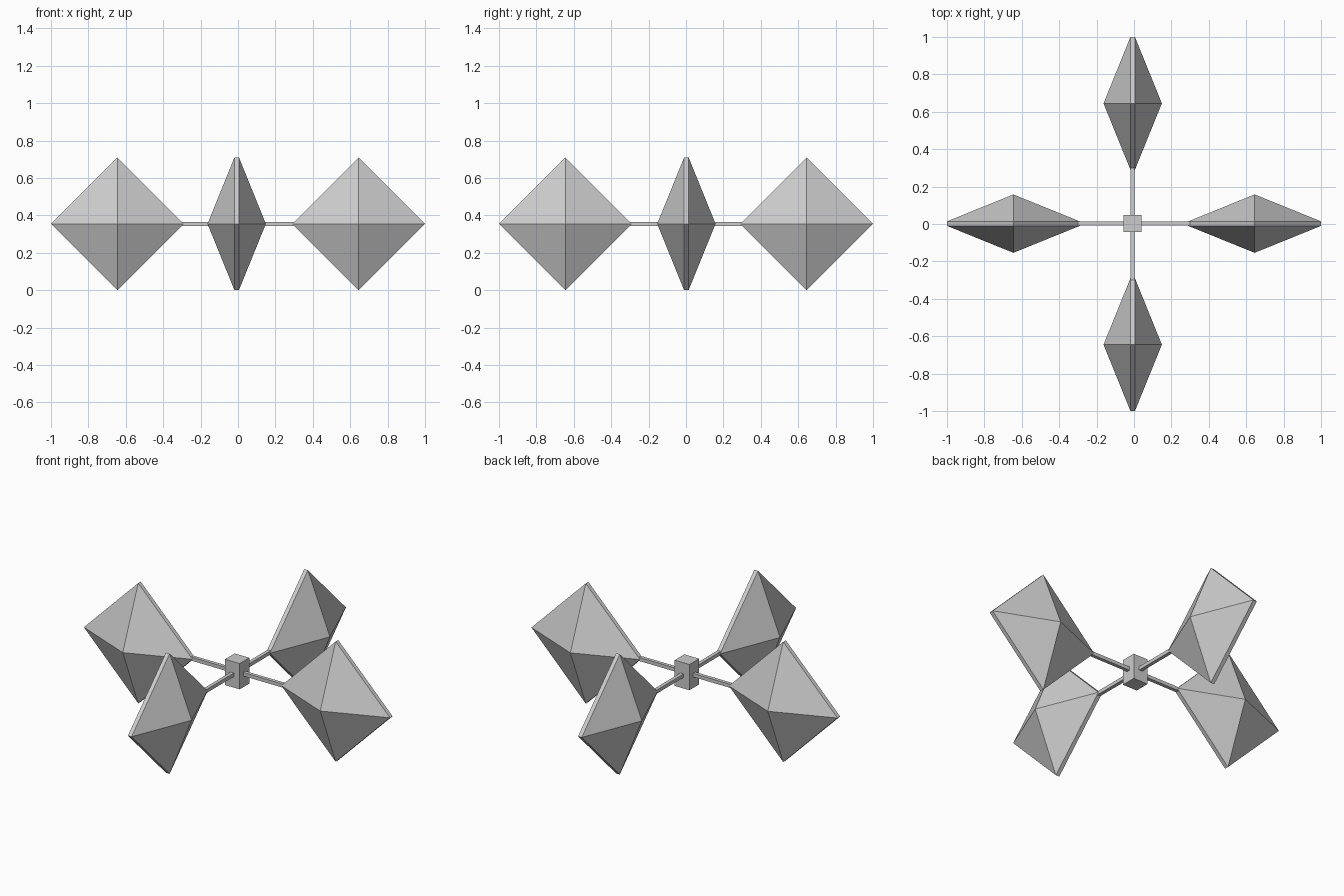
import bpy, bmesh
from math import pi
from mathutils import Matrix, Vector

if "Cube" in bpy.data.objects:
    bpy.data.objects.remove(bpy.data.objects["Cube"])

ZC = 0.355                                 # height of the common centre
CX, CY = -0.007, 0.002                     # slight offset of hub and arms
R, DIST, RIM, PEAK = 0.355, 0.645, 0.012, 0.156


def add_object(name, bm):
    bmesh.ops.recalc_face_normals(bm, faces=bm.faces)
    me = bpy.data.meshes.new(name)
    bm.to_mesh(me)
    bm.free()
    ob = bpy.data.objects.new(name, me)
    bpy.context.collection.objects.link(ob)
    return ob


def box(name, size, loc):
    bm = bmesh.new()
    bmesh.ops.create_cube(bm, size=1)
    bmesh.ops.scale(bm, vec=size, verts=bm.verts)
    bmesh.ops.translate(bm, vec=loc, verts=bm.verts)
    return add_object(name, bm)


def vane(name, loc, turn):
    """Diamond plate with a thin rim and a low pyramid on each side."""
    bm = bmesh.new()
    outline = [(R, 0), (0, R), (-R, 0), (0, -R)]
    rims = [[bm.verts.new((x, s * RIM, z)) for x, z in outline] for s in (-1, 1)]
    peaks = [bm.verts.new((0, s * PEAK, 0)) for s in (-1, 1)]
    for i in range(4):
        j = (i + 1) % 4
        bm.faces.new((rims[0][i], rims[0][j], rims[1][j], rims[1][i]))
        for rim, peak in zip(rims, peaks):
            bm.faces.new((rim[i], rim[j], peak))
    bm.transform(Matrix.Translation(loc) @ Matrix.Rotation(turn, 4, 'Z'))
    return add_object(name, bm)


# Central hub block
box("hub", (0.096, 0.09, 0.152), (CX, CY, ZC))

# Four arms, each with a rod and a faceted vane
for name, dx, dy in (("right", 1, 0), ("back", 0, 1), ("left", -1, 0), ("front", 0, -1)):
    d = Vector((dx, dy, 0))
    origin = Vector((0, CY, ZC)) if dx else Vector((CX, 0, ZC))
    size = (0.29, 0.021, 0.021) if dx else (0.021, 0.29, 0.021)
    box(name + "_rod", size, origin + d * 0.165)
    vane(name + "_vane", origin + d * DIST, 0 if dx else pi / 2)
